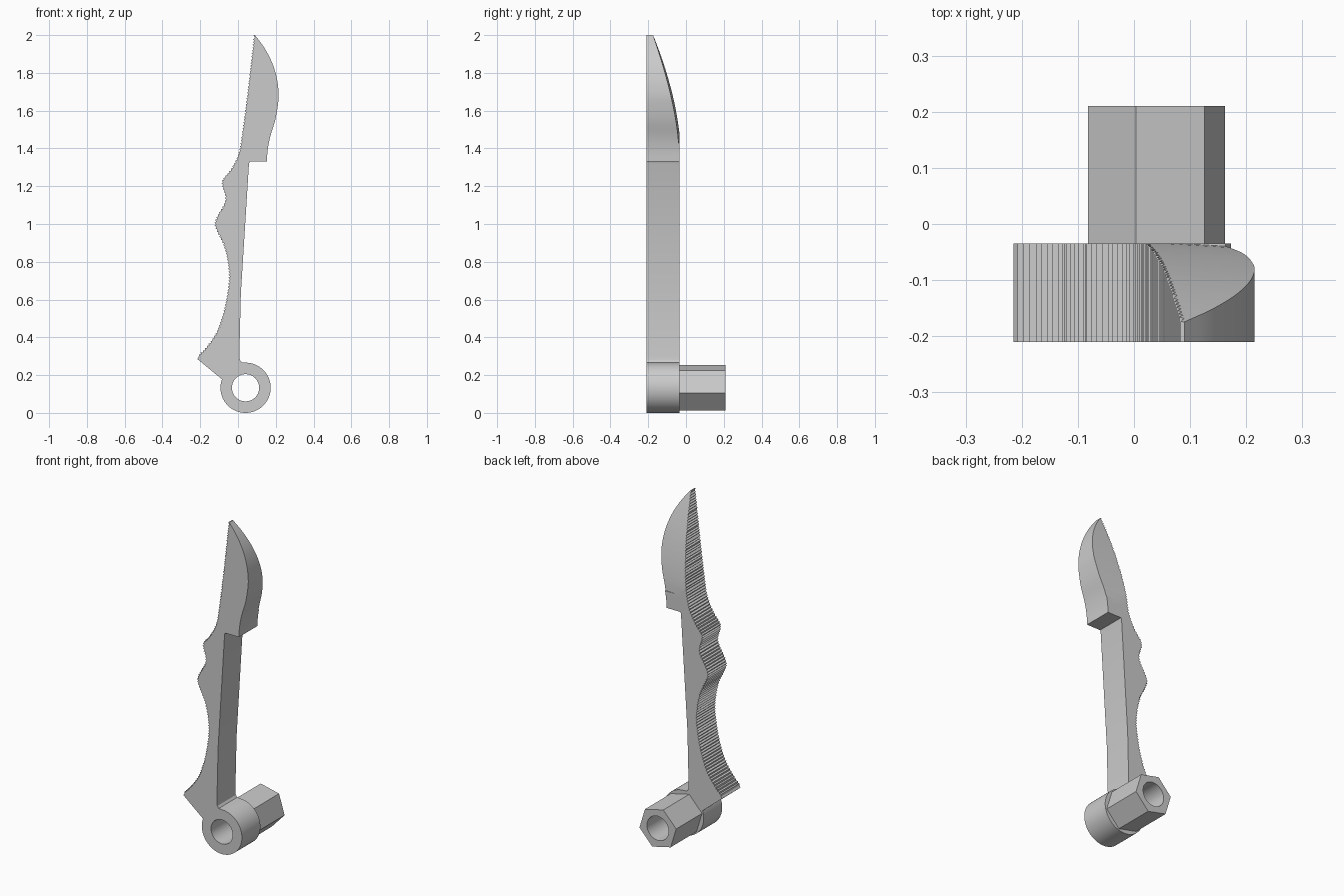
import bpy
import bmesh
from math import cos, sin, radians
from mathutils import Vector

FRONT, MIDDLE, BACK = -0.21, -0.035, 0.21
RING_X, RING_Z, RING_RADIUS, HOLE_RADIUS = 0.04, 0.133, 0.133, 0.072

cube = bpy.data.objects.get("Cube")
if cube:
    bpy.data.objects.remove(cube, do_unlink=True)

steel = bpy.data.materials.new("plain grey")
steel.use_nodes = True
steel.diffuse_color = (0.6, 0.6, 0.6, 1)
steel.node_tree.nodes["Principled BSDF"].inputs["Base Color"].default_value = (0.6, 0.6, 0.6, 1)


def prism(name, start, end):
    """Make a solid between two matching outlines."""
    bm = bmesh.new()
    near = [bm.verts.new(p) for p in start]
    far = [bm.verts.new(p) for p in end]
    bm.faces.new(near)
    bm.faces.new(far[::-1])
    for i in range(len(near)):
        j = (i + 1) % len(near)
        bm.faces.new((near[j], near[i], far[i], far[j]))
    bmesh.ops.recalc_face_normals(bm, faces=bm.faces)
    mesh = bpy.data.meshes.new(name)
    bm.to_mesh(mesh)
    bm.free()
    mesh.materials.append(steel)
    obj = bpy.data.objects.new(name, mesh)
    bpy.context.collection.objects.link(obj)
    return obj


def extrude_along_y(name, outline, y0, y1):
    return prism(name, [(x, y0, z) for x, z in outline], [(x, y1, z) for x, z in outline])


def arc(radius, first, last, count):
    angles = [radians(first + (last - first) * i / count) for i in range(count + 1)]
    return [(RING_X + radius * cos(a), RING_Z + radius * sin(a)) for a in angles]


def smooth_path(points, steps):
    """Catmull-Rom curve through the points."""
    pts = [Vector(p) for p in points]
    pts = [pts[0] * 2 - pts[1]] + pts + [pts[-1] * 2 - pts[-2]]
    path = []
    for a, b, c, d in zip(pts, pts[1:], pts[2:], pts[3:]):
        for i in range(steps):
            t = i / steps
            path.append(0.5 * (2 * b + (c - a) * t + (2 * a - 5 * b + 4 * c - d) * t ** 2
                               + (3 * b - a - 3 * c + d) * t ** 3))
    return path + [pts[-2]]


def serrate(path, pitch, depth):
    """Resample a path evenly and pull every second point inward."""
    result, travelled, tooth = [path[0]], 0, 0
    for a, b in zip(path, path[1:]):
        travelled += (b - a).length
        if travelled >= pitch / 2:
            travelled -= pitch / 2
            tooth += 1
            along = (b - a).normalized()
            inward = Vector((-along.y, along.x))
            result.append(b + inward * depth * (tooth % 2))
    return result


def cut(target, cutter):
    mod = target.modifiers.new("cut", "BOOLEAN")
    mod.operation, mod.solver, mod.object = "DIFFERENCE", "EXACT", cutter
    bpy.context.view_layer.objects.active = target
    bpy.ops.object.modifier_apply(modifier=mod.name)


# Wavy toothed grip and spine, from the tip down to the heel
spine = smooth_path([(0.083, 2), (0.05, 1.71), (0.02, 1.48), (0, 1.37), (-0.04, 1.29),
                     (-0.083, 1.235), (-0.085, 1.2), (-0.07, 1.15), (-0.074, 1.11),
                     (-0.11, 1.045), (-0.125, 1), (-0.108, 0.95), (-0.077, 0.885),
                     (-0.057, 0.8), (-0.05, 0.71), (-0.064, 0.6), (-0.087, 0.505),
                     (-0.12, 0.42), (-0.165, 0.355), (-0.215, 0.3)], 40)
# Curved cutting edge, from the notch up to the tip
edge = smooth_path([(0.153, 1.33), (0.157, 1.39), (0.17, 1.46), (0.197, 1.55), (0.211, 1.63),
                    (0.215, 1.69), (0.206, 1.77), (0.18, 1.855), (0.138, 1.935), (0.09, 2)], 5)

# Blade, handle and ring as one flat body
outline = (serrate(spine, 0.016, 0.008) + [(-0.215, 0.285), (-0.09, 0.182)]
           + arc(RING_RADIUS, 160, 450, 72)
           + [(0.02, 0.268), (0.01, 0.28), (0.007, 0.3), (0.015, 0.63),
              (0.058, 1.32), (0.062, 1.33)] + edge)
body = extrude_along_y("blade_and_handle", outline, FRONT, MIDDLE)

# Hexagonal socket behind the ring
socket = extrude_along_y("hex_socket", arc(0.125, -13, 287, 5), MIDDLE, BACK)

# Round bore through ring and socket
bore = extrude_along_y("bore_cutter", arc(HOLE_RADIUS, 0, 355, 71), -0.5, 0.5)
cut(body, bore)
cut(socket, bore)

# Curved bevel thinning the back of the blade toward the tip
curve = [(MIDDLE - 0.14 * (i / 20) ** 1.7, 1.4 + 0.6 * i / 20) for i in range(1, 23)]
section = curve + [(0.2, curve[-1][1]), (0.2, curve[0][1])]
bevel = prism("bevel_cutter", [(-0.4, y + 0.03, z) for y, z in section],
              [(0.6, y - 0.03, z) for y, z in section])
cut(body, bevel)

for helper in (bore, bevel):
    bpy.data.objects.remove(helper, do_unlink=True)

bpy.ops.object.select_all(action="DESELECT")
for obj in (body, socket):
    obj.select_set(True)
bpy.context.view_layer.objects.active = body
bpy.ops.object.shade_smooth_by_angle(angle=radians(25))
